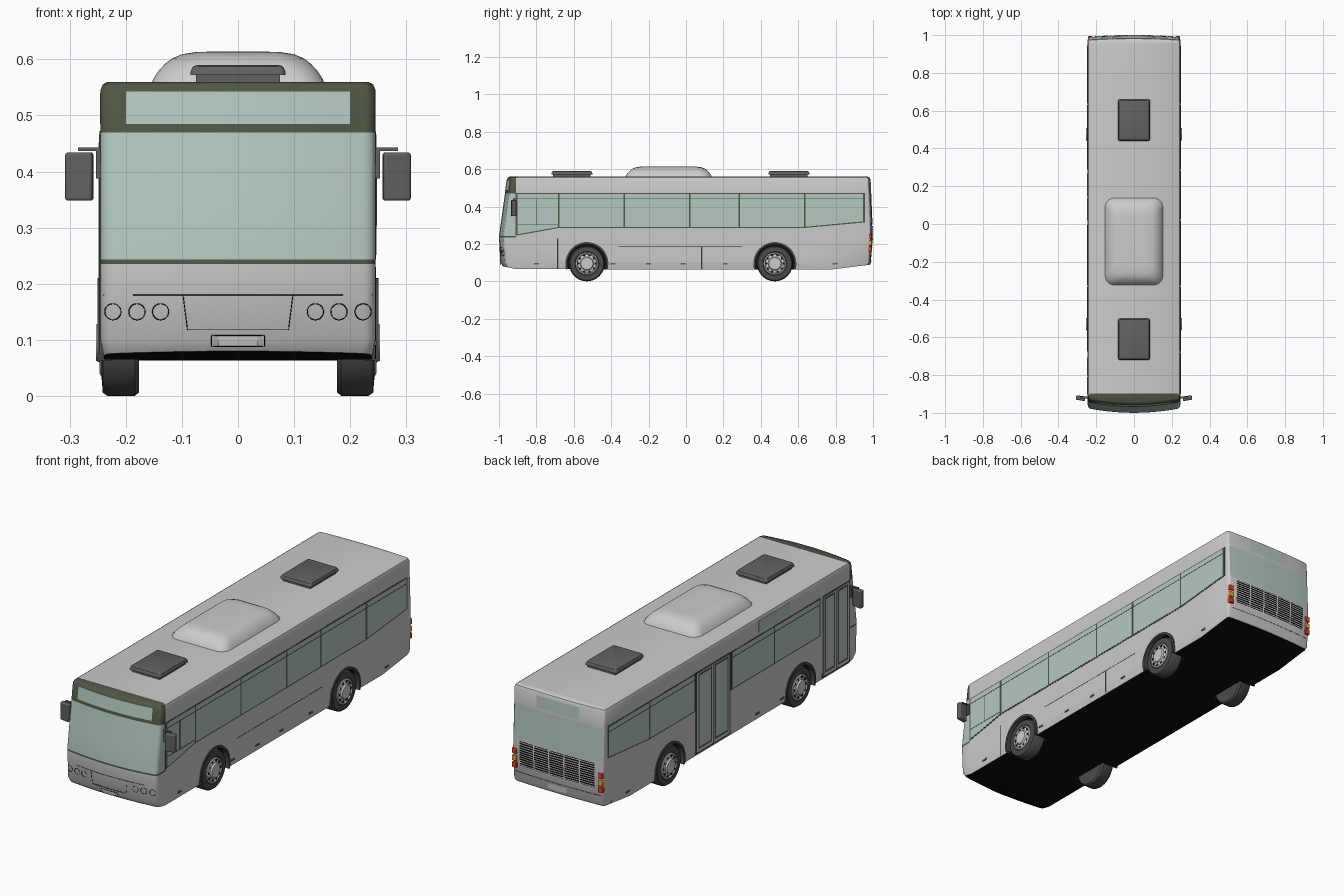
import bpy, bmesh
from math import sin, cos, pi, sqrt, radians
from mathutils import Matrix

if "Cube" in bpy.data.objects:
    bpy.data.objects.remove(bpy.data.objects["Cube"])


def material(name, *rgb):
    m = bpy.data.materials.new(name)
    m.diffuse_color = (*rgb, 1)
    m.use_nodes = True
    m.node_tree.nodes["Principled BSDF"].inputs["Base Color"].default_value = m.diffuse_color
    return m


GLASS = material("sage_glass", .46, .58, .53)
OLIVE = material("dark_olive", .08, .095, .06)
DARK = material("dark_grey", .12, .12, .12)
TYRE = material("tyre_grey", .07, .07, .07)
BLACK = material("black", .004, .004, .004)
RED = material("red_lamp", .8, .05, .02)
AMBER = material("amber_lamp", .9, .4, .05)


def link(name, bm, *mats, recalc=True):
    if recalc:
        bmesh.ops.recalc_face_normals(bm, faces=bm.faces)
    me = bpy.data.meshes.new(name)
    bm.to_mesh(me)
    bm.free()
    for m in mats:
        me.materials.append(m)
    ob = bpy.data.objects.new(name, me)
    bpy.context.collection.objects.link(ob)
    return ob


def lerp(v, table):
    for (a, p), (b, q) in zip(table, table[1:]):
        if v <= b:
            return p + (q - p) * max(0, (v - a) / (b - a))
    return table[-1][1]


def loft(name, rings, *mats, closed_path=False):
    bm = bmesh.new()
    vs = [[bm.verts.new(p) for p in r] for r in rings]
    n = len(vs[0])
    for a, b in zip(vs, vs[1:] + vs[:1] if closed_path else vs[1:]):
        for i in range(n):
            bm.faces.new((a[i], a[(i + 1) % n], b[(i + 1) % n], b[i]))
    if not closed_path:
        bm.faces.new(vs[0])
        bm.faces.new(vs[-1])
    return link(name, bm, *mats)


def prism(name, pts, x0, x1, mat=None):
    return loft(name, [[(x, y, z) for y, z in pts] for x in (x0, x1)], mat)


def box(name, x0, x1, y0, y1, z0, z1, mat=None, bevel=0):
    ob = prism(name, [(y0, z0), (y1, z0), (y1, z1), (y0, z1)], x0, x1, mat)
    if bevel:
        m = ob.modifiers.new("round", 'BEVEL')
        m.width, m.segments = bevel, 3
    return ob


def rounded_block(name, hx, y0, y1, r, levels, mat=None):
    rings = []
    for z, inset in levels:
        a, b, c = hx - inset, y0 + inset, y1 - inset
        rings.append([(sx * (a - r) + r * cos(t), (c - r if sy > 0 else b + r) + r * sin(t), z)
                      for k, (sx, sy) in enumerate(((1, 1), (-1, 1), (-1, -1), (1, -1)))
                      for t in [(k + j / 6) * pi / 2 for j in range(7)]])
    return loft(name, rings, mat)


def lathe(name, profile, y, z, s, mat=None, seg=40):
    rings = [[(s * x, y + r * cos(2 * pi * i / seg), z + r * sin(2 * pi * i / seg))
              for i in range(seg)] for r, x in profile]
    return loft(name, rings, mat)


def seam(name, pts, closed=False):
    cu = bpy.data.curves.new(name, 'CURVE')
    cu.dimensions, cu.bevel_depth, cu.bevel_resolution = '3D', .0008, 0
    sp = cu.splines.new('POLY')
    sp.points.add(len(pts) - 1)
    for p, co in zip(sp.points, pts):
        p.co = (*co, 1)
    sp.use_cyclic_u = closed
    cu.materials.append(BLACK)
    bpy.context.collection.objects.link(bpy.data.objects.new(name, cu))


# Curved front and rear surfaces
def bow(x, depth, r):
    x, e = abs(x), .245 - r
    if x <= e:
        return depth * (x / e) ** 2
    return depth + r * (1 - sqrt(max(0, 1 - ((x - e) / r) ** 2)))


def front_y(x, z):
    return lerp(z, [(.063, -.985), (.1, -.993), (.24, -1), (.47, -.968), (.56, -.955)]) + bow(x, .02, .022)


def rear_y(x, z):
    return lerp(z, [(.09, .988), (.25, .998), (.56, .985)]) - bow(x, .008, .012)


def end_panel(name, x0, x1, z0, z1, mat, rear=False, off=.0015):
    bm = bmesh.new()
    g = []
    for j in range(5):
        z = z0 + (z1 - z0) * j / 4
        xs = [x0 + (x1 - x0) * i / 16 for i in range(17)]
        g.append([bm.verts.new((x, rear_y(x, z) + off if rear else front_y(x, z) - off, z)) for x in xs])
    for j in range(4):
        for i in range(16):
            q = [g[j][i], g[j][i + 1], g[j + 1][i + 1], g[j + 1][i]]
            bm.faces.new(q[::-1] if rear else q)
    return link(name, bm, mat, recalc=False)


# Body shell lofted from plan outlines
FX = [0, .05, .1, .15, .19, .223, .231, .239, .243, .245]
RX = [.245, .243, .239, .233, .16, .08, 0]
LEVELS = [(0, .006), (.1, 0), (.235, 0), (.243, 0), (.36, 0), (.47, 0), (.545, 0), (.555, .004), (.56, .013)]
bm = bmesh.new()
rows = []
for z, inset in LEVELS:
    half = [(x, front_y(x, z)) for x in FX] + [(.245, -.91), (.245, .78)] + [(x, rear_y(x, z)) for x in RX]
    row = []
    for x, y in half:
        zz = z or lerp(y, [(-1, .083), (-.9, .063), (.78, .063), (1, .09)])
        x, y = x * (1 - inset / .245), y * (1 - inset)
        right = bm.verts.new((x, y, zz))
        row.append((right, bm.verts.new((-x, y, zz)) if x else right))
    rows.append(row)
NF = len(FX)
for k, (a, b) in enumerate(zip(rows, rows[1:])):
    for i in range(len(a) - 1):
        for s in (0, 1):
            f = bm.faces.new((a[i][s], a[i + 1][s], b[i + 1][s], b[i][s]))
            if i < NF:
                f.material_index = {2: 2, 3: 3, 4: 3}.get(k, 2 if k > 4 else 0)
for row, mid in ((rows[0], 1), (rows[-1], 0)):
    for (a, c), (b, d) in zip(row, row[1:]):
        f = bm.faces.new(list(dict.fromkeys((a, b, d, c))))
        f.material_index = 2 if not mid and b in [r[0] for r in row[:NF + 1]] else mid
body = link("bus_body", bm, None, BLACK, OLIVE, GLASS)

# Wheels, arches and wheel wells
for wy in (-.53, .475):
    for s in (1, -1):
        cut = lathe("well_cutter", [(.108, .165), (.108, .3)], wy, .095, s, None)
        cut.data.materials.clear()
        for m in (None, BLACK, OLIVE, GLASS):
            cut.data.materials.append(m)
        for p in cut.data.polygons:
            p.material_index = 1
        mod = body.modifiers.new("well", 'BOOLEAN')
        mod.operation, mod.object, mod.solver = 'DIFFERENCE', cut, 'EXACT'
        bpy.context.view_layer.objects.active = body
        bpy.ops.object.modifier_apply(modifier=mod.name)
        bpy.data.objects.remove(cut)
        arc = [radians(-16 + 212 * i / 32) for i in range(33)]
        prism("arch_trim", [(wy + .115 * cos(t), .095 + .115 * sin(t)) for t in arc]
              + [(wy + .104 * cos(t), .095 + .104 * sin(t)) for t in arc[::-1]], s * .225, s * .25, TYRE)
        lathe("tyre", [(.06, .178), (.088, .176), (.095, .184), (.095, .232), (.089, .241), (.064, .243), (.058, .236)],
              wy, .095, s, TYRE)
        lathe("wheel_rim", [(.06, .23), (.06, .244), (.054, .247), (.05, .242), (.036, .246), (.032, .253), (.012, .253)],
              wy, .095, s)
        for i in range(10):
            t = 2 * pi * i / 10
            lathe("rim_slot", [(.006, .235), (.006, .2455)], wy + .046 * cos(t), .095 + .046 * sin(t), s, BLACK, 10)


# Side windows: dark frame, panes and sash bars
def sill(y):
    return lerp(y, [(-.92, .248), (-.68, .291), (.63, .291), (.95, .321)])


def side_windows(s, spans):
    a, b = spans[0][0] - .006, spans[-1][1] + .006
    ys = [a] + [y for y in (-.68, .63) if a < y < b] + [b]
    prism("window_frame", [(y, sill(y) - .006) for y in ys] + [(b, .471), (a, .471)], s * .24, s * .246, OLIVE)
    for y0, y1 in spans:
        y0, y1 = y0 + .004, y1 - .004
        prism("window_pane", [(y0, sill(y0)), (y1, sill(y1)), (y1, .466), (y0, .466)], s * .242, s * .247, GLASS)
        box("sash_bar", s * .244, s * .2476, y0, y1, .439, .443, OLIVE)


side_windows(1, [(-.905, -.68), (-.68, -.33), (-.33, .02), (.02, .285), (.285, .635), (.635, .95)])
side_windows(-1, [(-.68, -.33), (-.33, 0)])
side_windows(-1, [(.285, .635), (.635, .95)])
box("driver_window_post", .244, .2476, -.802, -.798, .3, .44, OLIVE)
box("driver_window_rail", .244, .2476, -.9, -.685, .3, .304, OLIVE)

# Passenger doors and destination sign on the left side
for y0, y1 in ((-.91, -.70), (.01, .275)):
    box("door_frame", -.24, -.2465, y0, y1, .075, .472, OLIVE)
    mid = (y0 + y1) / 2
    for a, b in ((y0 + .008, mid - .004), (mid + .004, y1 - .008)):
        box("door_leaf", -.242, -.2475, a, b, .082, .466)
        box("door_leaf_seal", -.242, -.248, a + .008, b - .008, .095, .46, OLIVE)
        box("door_glass", -.242, -.2485, a + .016, b - .016, .105, .452, GLASS)
box("side_sign", -.24, -.246, -.445, -.21, .485, .54, GLASS)

# Front sign, bumper seams, lamps and plate
end_panel("front_sign", -.2, .2, .485, .543, GLASS)


def front_seam(name, pts, closed=False):
    path = []
    for (x0, z0), (x1, z1) in zip(pts, pts[1:] + pts[:1] if closed else pts[1:]):
        path += [(x0 + (x1 - x0) * i / 8, z0 + (z1 - z0) * i / 8) for i in range(9)]
    seam(name, [(x, front_y(x, z) - .0003, z) for x, z in path], closed)


front_seam("bumper_seam", [(-.24, .18), (.24, .18)])
front_seam("front_flap", [(-.098, .18), (-.09, .118), (.09, .118), (.098, .18)])
front_seam("plate_recess", [(-.047, .088), (.047, .088), (.047, .108), (-.047, .108)], True)
end_panel("front_plate", -.035, .035, .089, .106, None)
for x in (.138, .18, .223):
    for s in (1, -1):
        front_seam("headlamp", [(s * x + .0145 * cos(i * pi / 10), .15 + .0145 * sin(i * pi / 10))
                                for i in range(20)], True)

# Rear window, sign, engine grille and lamps
end_panel("rear_window", -.238, .238, .305, .47, GLASS, True)
end_panel("rear_sign", -.115, .115, .482, .54, GLASS, True)
end_panel("engine_grille", -.205, .205, .175, .295, BLACK, True, .001)
for i in range(11):
    z = .178 + i * .011
    end_panel("grille_slat", -.205, .205, z, z + .004, None, True, .0025)
for i in range(6):
    x = -.205 + i * .082
    end_panel("grille_post", x - .003, x + .003, .172, .298, None, True, .003)
seam("rear_bumper_seam", [(x / 100, rear_y(x / 100, .14), .14) for x in range(-23, 24)])
end_panel("rear_plate", -.05, .05, .105, .13, None, True)
for s in (1, -1):
    for z, m in ((.24, RED), (.205, AMBER), (.172, RED)):
        box("rear_lamp", s * .219, s * .2445, .97, .994, z - .013, z + .013, m, .003)

# Lower side seams and marker lamps
for s in (1, -1):
    x = s * .2452
    lines = [((.925, .09), (.925, .23))]
    if s > 0:
        lines += [((-.36, .185), (.3, .185)), ((.085, .066), (.085, .185)), ((-.685, .066), (-.685, .23))]
    for a, b in lines:
        seam("side_seam", [(x, *a), (x, *b)])
    for y in (-.8, -.39, -.2, -.016, .21, .797):
        if s > 0 or y in (-.39, -.2, .797):
            box("side_marker", s * .242, s * .247, y - .013, y + .013, .09, .098, DARK)

# Roof pod and hatches
rounded_block("roof_pod", .155, -.325, .14, .05,
              [(.555, 0), (.565, .004), (.58, .014), (.592, .025), (.602, .038), (.609, .055), (.613, .08), (.6135, .1)])
for y in (-.61, .55):
    box("hatch_base", -.075, .075, y - .1, y + .1, .555, .575, DARK)
    rounded_block("roof_hatch", .085, y - .11, y + .11, .01, [(.572, 0), (.58, .001), (.587, .005), (.59, .012)], DARK)

# Mirrors
for s in (1, -1):
    box("mirror_mount", s * .243, s * .253, -.925, -.912, .388, .443, DARK)
    box("mirror_arm", s * .245, s * .285, -.924, -.914, .437, .443, DARK)
    head = box("mirror_head", s * .258, s * .307, -.934, -.91, .348, .434, DARK, .005)
    head.data.transform(Matrix.Translation((s * .282, -.92, 0)) @ Matrix.Rotation(s * .15, 4, 'Z')
                        @ Matrix.Translation((-s * .282, .92, 0)))

# Smooth shading with sharp creases kept
bpy.ops.object.select_all(action='DESELECT')
for ob in bpy.data.objects:
    if ob.type == 'MESH':
        ob.select_set(True)
bpy.context.view_layer.objects.active = body
bpy.ops.object.shade_smooth_by_angle(angle=radians(35))
